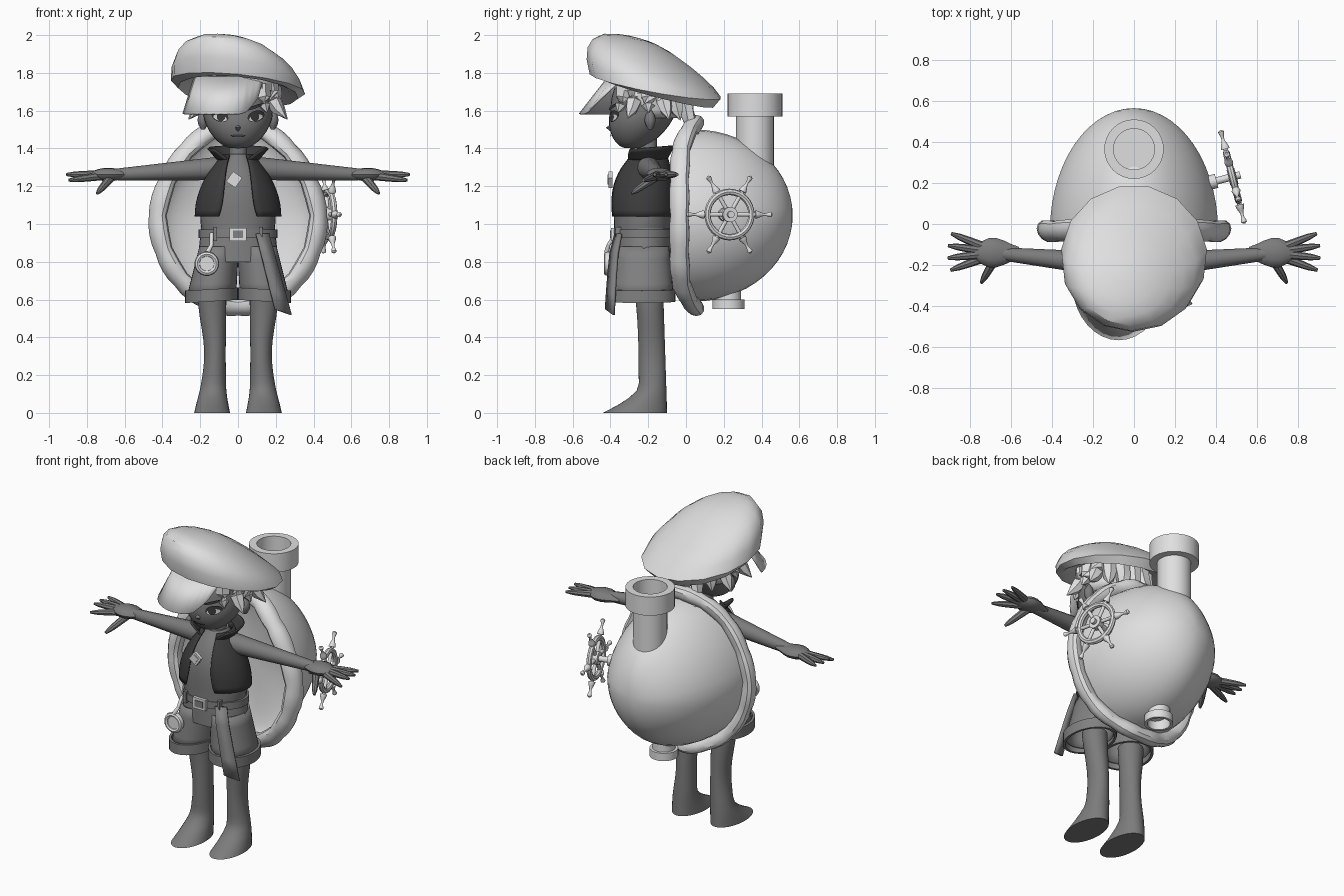
import bpy, bmesh
from math import sin, cos, pi, tau, radians, sqrt
from mathutils import Vector, Matrix

old = bpy.data.objects.get("Cube")
if old:
    bpy.data.objects.remove(old)


def material(name, value):
    mat = bpy.data.materials.new(name)
    mat.use_nodes = True
    colour = (value, value, value, 1)
    mat.diffuse_color = colour
    mat.node_tree.nodes["Principled BSDF"].inputs["Base Color"].default_value = colour
    return mat


light = material("pale grey", 0.74)
skin = material("skin grey", 0.2)
cloth = material("shorts grey", 0.22)
dark = material("charcoal", 0.045)


def finish(name, bm, mat, thick=0, matrix=None, angle=35):
    bmesh.ops.remove_doubles(bm, verts=bm.verts, dist=1e-5)
    bmesh.ops.recalc_face_normals(bm, faces=bm.faces)
    mesh = bpy.data.meshes.new(name)
    bm.to_mesh(mesh)
    bm.free()
    part = bpy.data.objects.new(name, mesh)
    bpy.context.collection.objects.link(part)
    mesh.materials.append(mat)
    if matrix:
        mesh.transform(matrix)
    if thick:
        part.modifiers.new("thickness", "SOLIDIFY").thickness = thick
    bpy.ops.object.select_all(action="DESELECT")
    part.select_set(True)
    bpy.context.view_layer.objects.active = part
    bpy.ops.object.shade_smooth_by_angle(angle=radians(angle))


def steps(count):
    return [i / count for i in range(count + 1)]


def turn(count):
    return [tau * i / count for i in range(count)]


def grid(name, rows, mat, closed=True, caps=False, loop=False, **options):
    """Skin a surface over rows of points."""
    bm = bmesh.new()
    verts = [[bm.verts.new(point) for point in row] for row in rows]
    count = len(rows[0])
    for low, high in zip(verts, verts[1:] + (verts[:1] if loop else [])):
        for i in range(count if closed else count - 1):
            j = (i + 1) % count
            bm.faces.new((low[i], low[j], high[j], high[i]))
    if caps:
        bm.faces.new(verts[0])
        bm.faces.new(verts[-1])
    finish(name, bm, mat, **options)


def ring(x, y, z, rx, ry, tilt_x=0, tilt_y=0, gap=0, count=32):
    """Tilted ellipse that starts at the front; gap leaves the front open."""
    opening = radians(gap)
    angles = [opening + (tau - opening - opening) * h for h in steps(count - 1)] if gap else turn(count)
    flat = [(rx * sin(a), -ry * cos(a)) for a in angles]
    return [(x + u, y + v, z + tilt_x * u + tilt_y * v) for u, v in flat]


def lathe(name, profile, mat, y=0, **options):
    grid(name, [ring(0, y, z, r, r) for r, z in profile], mat, **options)


def band(name, x, y, z, rx, ry, height, thick, mat, **tilt):
    """Closed hoop with a rectangular section."""
    section = ((0, 0), (thick, 0), (thick, height), (0, height))
    grid(name, [ring(x, y, z + h, rx + t, ry + t, **tilt) for t, h in section], mat, loop=True)


def tube(name, points, radii, mat, flat=1, count=12, matrix=None):
    points = [Vector(p) for p in points]
    rows = []
    for p, r, before, after in zip(points, radii, points[:1] + points, points[1:] + points[-1:]):
        along = (after - before).normalized()
        side = along.cross(Vector((0, 0, 1) if abs(along.z) < 0.9 else (0, 1, 0))).normalized()
        up = side.cross(along) * flat
        rows.append([p + r * (side * cos(a) + up * sin(a)) for a in turn(count)])
    grid(name, rows, mat, caps=True, matrix=matrix)


def box(name, place, size, mat, spin=0):
    bm = bmesh.new()
    bmesh.ops.create_cube(bm, size=1)
    matrix = Matrix.Translation(place) @ Matrix.Rotation(radians(spin), 4, "Y") @ Matrix.Diagonal((*size, 1))
    finish(name, bm, mat, matrix=matrix)


# Shell: egg-shaped dome, shallow hollow and a saddle-curved padded rim
def egg(a, rx, rz):
    rise = sin(a)
    return rx * cos(a) * (1 - 0.13 * max(0, rise)), 1.045 + rz * rise, -0.035 + 0.08 * rise ** 6


def bowl(name, pole):
    rows = []
    for h in steps(14):
        grow, bulge = cos(h * pi / 2), sin(h * pi / 2)
        spots = [egg(a, 0.41 * grow, 0.455 * grow) for a in turn(40)]
        edge = [egg(a, 1, 1)[2] for a in turn(40)]
        rows.append([(x, y + (pole - y) * bulge, z) for (x, z, _), y in zip(spots, edge)])
    grid(name, rows, light)


bowl("shell_dome", 0.565)
bowl("shell_hollow", 0.12)
hoop = []
for a in turn(64):
    row = []
    for b in turn(12):
        puff = 0.047 + 0.006 * sqrt(abs(sin(8 * a)))
        x, z, y = egg(a, 0.425 + puff * cos(b), 0.483 + puff * cos(b))
        row.append((x, y + puff * (sin(b) + cos(b) / 4), z))
    hoop.append(row)
grid("shell_rim", hoop, light, loop=True)


# Pipes with collars and blocked bores
def pipe(name, y, start, end, r, collar_r, collar):
    step = end - collar
    lathe(name, [(r, start), (r, step), (collar_r, step), (collar_r, end), (r, end), (r, step - collar),
                 (0, step - collar)], light, y=y)


pipe("chimney_pipe", 0.365, 1.2, 1.69, 0.1, 0.145, 0.12)
pipe("drain_pipe", 0.225, 0.7, 0.55, 0.067, 0.084, -0.05)

# Ship wheel on the left side of the shell
wheel = Matrix.Translation((0.48, 0.23, 1.05)) @ Matrix.Rotation(0.25, 4, "Z") @ Matrix.Rotation(pi / 2, 4, "Y")
lathe("wheel_axle", [(0.035, -0.12), (0.035, -0.08), (0.018, -0.08), (0.018, 0.04)], light, caps=True, matrix=wheel)
lathe("wheel_hub", [(0.04, -0.02), (0.04, 0.02)], light, caps=True, matrix=wheel)
lathe("wheel_ring", [(0.12 + 0.017 * cos(b), 0.017 * sin(b)) for b in turn(8)], light, loop=True, matrix=wheel)
for a in turn(6):
    arm = Vector((sin(a), cos(a), 0))
    tube("wheel_spoke", [arm * 0.03, arm * 0.15], [0.011, 0.011], light, matrix=wheel)
    tube("wheel_handle", [arm * (0.14 + 0.095 * h) for h in steps(12)],
         [(0.014 + 0.007 * cos(tau * h * 0.9)) * sqrt(1.05 - h ** 12) for h in steps(12)], light, matrix=wheel)

# Legs, shorts legs, cuffs, arms and hands on both sides
for s, side in ((1, "left_"), (-1, "right_")):
    leg = []
    for h in steps(16):
        toe = max(0, 1 - 4.5 * h) ** 1.5
        knee = sin(pi * h) ** 2
        front, back = -0.25 - 0.19 * toe - 0.02 * h ** 4, -0.1 - 0.02 * h
        leg.append(ring(s * (0.137 - 0.015 * knee), (front + back) / 2, 0.62 * h, 0.075 + 0.02 * toe - 0.018 * knee,
                        (back - front) / 2))
    grid(side + "leg", leg, skin, caps=True)
    grid(side + "shorts_leg", [ring(s * (0.14 - 0.04 * h), -0.23, 0.62 + 0.26 * h, 0.13 - 0.025 * h, 0.165 - 0.025 * h)
                               for h in steps(4)], cloth, thick=0.01)
    band(side + "cuff", s * 0.14, -0.235, 0.59, 0.125, 0.165, 0.065, 0.015, cloth, tilt_x=s * -0.06)
    reach = [0.1 + 0.54 * h for h in steps(8)]
    tube(side + "arm", [(s * x, 0.1 * x - 0.21, 1.3 - 0.06 * x) for x in reach],
         [0.032 + 0.03 * (1 - h) for h in steps(8)], skin)
    tube(side + "palm", [(s * (0.56 + 0.22 * h), -0.14, 1.262) for h in steps(6)],
         [0.028 + 0.045 * sin(pi * h ** 1.3) for h in steps(6)], skin, flat=0.5)
    for name, angle, length, drop in (("index", -20, 0.25, 0.03), ("middle", -6, 0.25, 0), ("ring", 8, 0.25, 0),
                                      ("little", 22, 0.25, 0), ("thumb", -60, 0.17, 0.1)):
        a = radians(angle)
        knuckle = Vector((s * 0.66, -0.14, 1.262))
        way = Vector((s * length * cos(a), length * sin(a), -drop))
        tube(side + name + "_finger", [knuckle + way * h for h in steps(6)],
             [0.025 - 0.009 * h - 0.008 * h ** 8 for h in steps(6)], skin, count=8)


# Torso and sleeveless vest share one tapering outline
def body_ring(z, inset=0, gap=0):
    h = (z - 1.04) / 0.33
    front, back = -0.41 + 0.11 * h ** 3, -0.05 - 0.05 * h * h
    return ring(0, (front + back) / 2, z, 0.23 - 0.145 * h * h - inset, (back - front) / 2 - inset, gap=gap)


grid("torso", [body_ring(0.94 + 0.43 * h, inset=0.03) for h in steps(10)], skin, caps=True)
tube("neck", [(0, -0.2, 1.3), (0, -0.2, 1.5)], [0.05, 0.045], skin)
grid("vest", [body_ring(1.04 + 0.33 * h, gap=21 + 12 * h ** 3 + 6 * (1 - h) ** 6) for h in steps(10)], dark,
     closed=False, thick=0.01)
grid("vest_collar", [ring(0, -0.21, 1.34 + 0.065 * h, 0.1 + 0.055 * h, 0.1 + 0.04 * h, tilt_y=0.08 * h, gap=28 + 24 * h)
                     for h in steps(4)], dark, closed=False, thick=0.01)
box("medallion", (-0.02, -0.4, 1.235), (0.06, 0.02, 0.065), light, spin=35)
box("medallion_face", (-0.02, -0.412, 1.235), (0.035, 0.008, 0.04), light, spin=35)

# Shorts top, belt and hanging sash
grid("shorts_top", [ring(0, -0.225, 0.8 + 0.18 * h, 0.215 - 0.02 * h, 0.148) for h in steps(3)], cloth)
band("belt", 0, -0.225, 0.925, 0.195, 0.145, 0.045, 0.015, cloth)
box("belt_buckle", (0, -0.388, 0.945), (0.09, 0.02, 0.07), light)
box("buckle_plate", (0, -0.4, 0.945), (0.055, 0.006, 0.04), cloth)
for x in (-0.12, 0.12):
    box("belt_loop", (x, -0.358, 0.947), (0.02, 0.03, 0.075), cloth)
grid("hanging_sash", [[(0.1 + 0.1 * h, -0.38 - 0.05 * sqrt(h), 0.95 - 0.4 * h),
                       (0.165 + 0.12 * h, -0.35 - 0.04 * sqrt(h), 0.95 - 0.43 * h)] for h in steps(4)],
     cloth, closed=False, thick=0.015)

# Pocket watch on a chain
watch = Matrix.Translation((-0.165, -0.415, 0.79)) @ Matrix.Rotation(pi / 2, 4, "X")
lathe("watch_case", [(0.05 + 0.015 * cos(b), 0.02 * sin(b)) for b in turn(8)], light, loop=True, matrix=watch)
lathe("watch_dial", [(0.05, -0.01), (0.05, 0.01)], light, caps=True, matrix=watch)
tube("watch_chain", [(-0.16, -0.42, 0.85), (-0.14, -0.41, 0.89), (-0.14, -0.37, 0.95)], [0.014, 0.01, 0.01], light)

# Head narrowing to the chin, nose and ears
head = []
for h in steps(16):
    a = pi * (h - 0.5)
    jaw = max(0, -sin(a))
    size = cos(a) ** 0.6 * (1 - 0.3 * jaw * jaw)
    head.append(ring(0, -0.225 - 0.06 * jaw, 1.6 + 0.2 * sin(a), 0.185 * size, 0.175 * size))
grid("head", head, skin)
tube("nose", [(0, -0.39, 1.54), (0, -0.41, 1.51), (0, -0.39, 1.49)], [0.006, 0.014, 0.006], skin)


def face_plate(name, x, z, rx, rz, lift, mat, slope=0):
    """Painted oval that follows the curve of the face."""
    bm = bmesh.new()
    flat = [(x, z)] + [(x + rx * cos(a), z + rz * sin(a) + slope * rx * cos(a)) for a in turn(16)]
    centre, *edge = [bm.verts.new((u, -0.24 - 0.167 * sqrt(1 - (u / 0.185) ** 2) - lift, v)) for u, v in flat]
    for start, end in zip(edge, edge[1:] + edge[:1]):
        bm.faces.new((centre, start, end))
    finish(name, bm, mat)


for s, side in ((1, "left_"), (-1, "right_")):
    face_plate(side + "eye_outline", s * 0.095, 1.57, 0.045, 0.03, 0.005, dark, slope=s * 0.2)
    face_plate(side + "eye_white", s * 0.095, 1.562, 0.036, 0.017, 0.007, light, slope=s * 0.2)
    face_plate(side + "iris", s * 0.09, 1.567, 0.022, 0.024, 0.009, dark)
    face_plate(side + "eyebrow", s * 0.09, 1.62, 0.05, 0.009, 0.006, dark, slope=s * 0.35)
    tube(side + "ear", [(s * 0.185, -0.19, 1.5 + 0.1 * h) for h in steps(4)],
         [0.01 + 0.02 * sin(pi * h) for h in steps(4)], skin)
face_plate("mouth", 0, 1.468, 0.04, 0.006, -0.008, dark)

# Hair: cap at the back and tapering locks, longest at the nape
grid("hair_cap", [ring(0, -0.2, 1.56 + 0.18 * h, 0.17 + 0.03 * sqrt(h), 0.16 + 0.04 * sqrt(h), gap=95 - 45 * h)
                  for h in steps(4)], light, closed=False, thick=0.01)
for i in range(13):
    a = radians(42 + 276 * i / 12)
    odd = i % 2
    out = Vector((sin(a), -cos(a), 0))
    root = Vector((0, -0.19, 1.74))
    tip = 0.15 + 0.12 * max(0, -cos(a)) ** 3 + 0.03 * odd
    tube("hair_lock", [root + out * (0.18 + (0.05 + 0.05 * odd) * h * h) - Vector((0, 0, tip * h)) for h in steps(4)],
         [0.05 * sqrt(1.002 - h * h) for h in steps(4)], light, count=6)

# Floppy cap with headband and visor
band("cap_band", 0, -0.2, 1.7, 0.2, 0.2, 0.11, 0.012, light, tilt_x=-0.09, tilt_y=-0.18)
crown = [ring(0, -0.2, 1.76, 0.2, 0.2, -0.09, -0.18, count=15), ring(0, -0.16, 1.7, 0.32, 0.31, -0.09, -0.26, count=15)]
for h in steps(6):
    a = h * 1.45
    rise, spread, lean = sin(a), cos(a), sin(a + a)
    crown.append(ring(-0.03 * rise, -0.16 - 0.11 * rise, 1.73 + 0.255 * rise, 0.357 * spread, 0.35 * spread,
                      -0.1 - 0.08 * lean, -0.18 - 0.12 * lean, count=15))
grid("floppy_cap", crown, light, caps=True)
sweep = [radians(-72 + 124 * h) for h in steps(12)]
grid("cap_visor", [[(-0.03 + 0.215 * sin(a), -0.2 - 0.215 * cos(a), 1.78) for a in sweep],
                   [(-0.075 + 0.23 * sin(a), -0.27 - 0.297 * cos(a), 1.585 + 0.2 * max(0, a - 0.5)) for a in sweep]],
     light, closed=False, thick=0.01)
